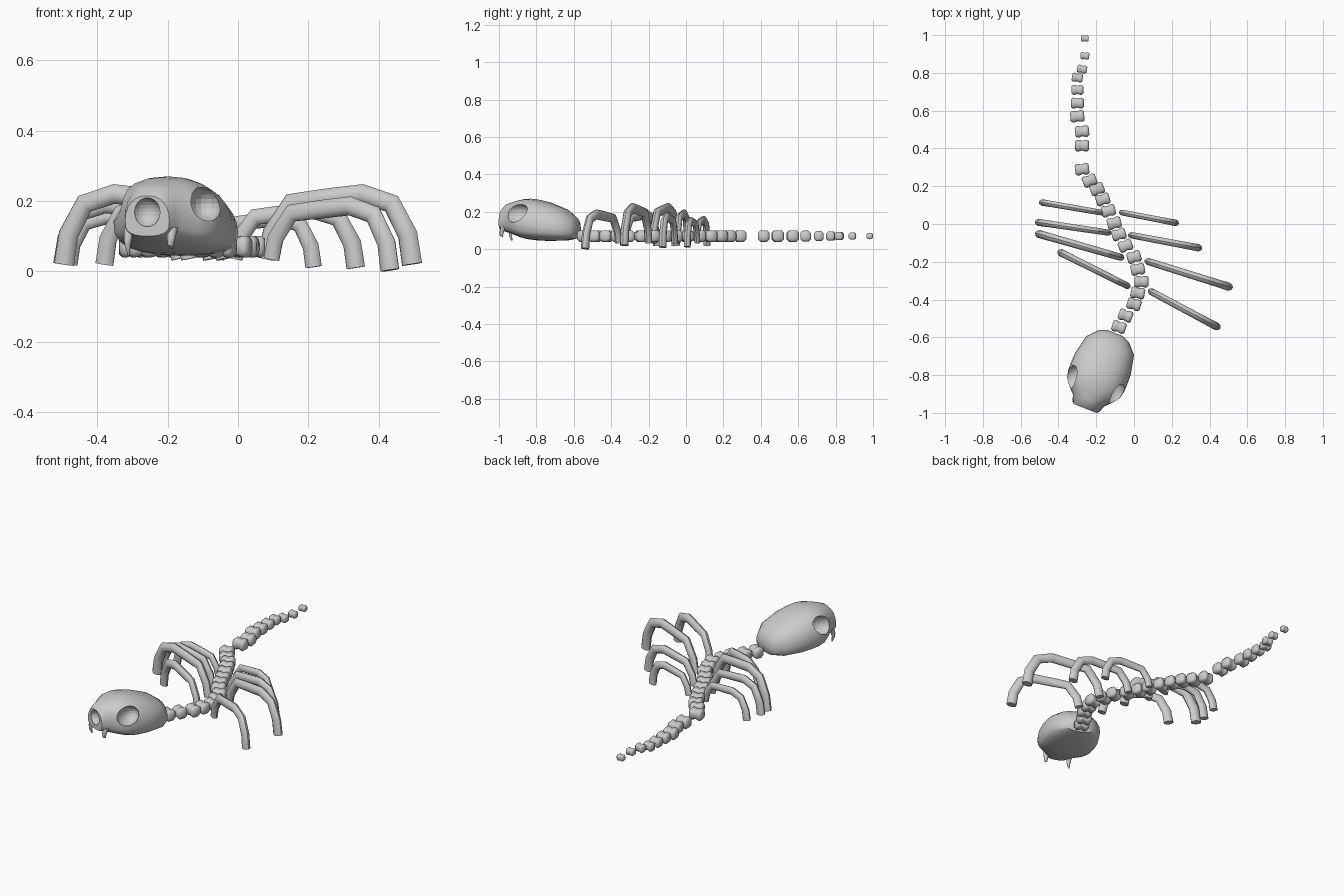
import bpy, bmesh, math
from mathutils import Vector, Matrix

if "Cube" in bpy.data.objects:
    bpy.data.objects.remove(bpy.data.objects["Cube"])


def loft(name, rings, angle=35):
    """Capped skin through rings holding equal numbers of points."""
    bm = bmesh.new()
    vs = [[bm.verts.new(p) for p in r] for r in rings]
    n = len(vs[0])
    for a, b in zip(vs, vs[1:]):
        for i in range(n):
            j = (i + 1) % n
            bm.faces.new((a[i], a[j], b[j], b[i]))
    bm.faces.new(vs[0])
    bm.faces.new(vs[-1])
    bmesh.ops.recalc_face_normals(bm, faces=bm.faces)
    me = bpy.data.meshes.new(name)
    bm.to_mesh(me)
    bm.free()
    ob = bpy.data.objects.new(name, me)
    bpy.context.collection.objects.link(ob)
    smooth(ob, angle)
    return ob


def smooth(ob, angle):
    bpy.ops.object.select_all(action='DESELECT')
    ob.select_set(True)
    bpy.context.view_layer.objects.active = ob
    bpy.ops.object.shade_smooth_by_angle(angle=math.radians(angle))


# Spine: waisted vertebrae along the curve, shrinking toward the tail tip
spine = [(-.26, .982), (-.26, .89), (-.275, .82), (-.30, .775), (-.30, .71), (-.30, .64),
         (-.30, .57), (-.275, .49), (-.275, .415), (-.275, .29), (-.235, .23), (-.195, .185),
         (-.165, .13), (-.135, .07), (-.105, .005), (-.08, -.055), (-.045, -.115), (0, -.175),
         (.02, -.24), (.04, -.305), (.02, -.365), (0, -.425), (-.045, -.485), (-.08, -.545)]
for i, (x, y) in enumerate(spine):
    k = min(1, .55 + .075 * i)
    a, b = spine[max(i - 1, 0)], spine[min(i + 1, len(spine) - 1)]
    turn = .6 * math.atan2(b[0] - a[0], a[1] - b[1])
    rings = []
    for px, r in ((-.037, .022), (-.027, .031), (-.014, .030), (0, .025),
                  (.014, .030), (.027, .031), (.037, .022)):
        ring = []
        for q in range(12):
            c, s = math.cos(q * math.pi / 6), math.sin(q * math.pi / 6)
            m = r * k / (abs(c) ** 5 + abs(s) ** 5) ** .2
            ring.append((px * k, m * c, m * s))
        rings.append(ring)
    v = loft(f"vertebra_{i + 1}", rings, 50)
    v.location = (x, y, .07)
    v.rotation_euler.z = turn

# Ribs: arches rising from the spine and dropping to the ground
arch = [(0, 0), (.035, .40), (.17, .87), (.42, .94), (.66, 1), (.86, .86), (.97, .42), (1, 0)]


def rib(name, inner, outer, top, foot, w):
    d = Vector((outer[0] - inner[0], outer[1] - inner[1], 0))
    side = Vector((-d.y, d.x, 0)).normalized()
    pts = []
    for t, h in arch:
        base = .035 + (foot - .035) * t
        pts.append(Vector((*inner, base + (top - w - base) * h)) + d * t)
    rings = []
    for i, p in enumerate(pts):
        tan = (pts[min(i + 1, len(pts) - 1)] - pts[max(i - 1, 0)]).normalized()
        up = side.cross(tan)
        g = .85 + .15 * i / (len(pts) - 1)
        rings.append([p + up * (w * g * math.cos(q * math.pi / 5))
                      + side * (w * .75 * g * math.sin(q * math.pi / 5)) for q in range(10)])
    return loft(name, rings, 40)


ribs = {
    "rib_left_1": ((-.17, .06), (-.48, .113), .18, .02, .024),
    "rib_left_2": ((-.14, -.045), (-.50, .008), .215, .02, .026),
    "rib_left_3": ((-.075, -.175), (-.495, -.055), .25, .02, .030),
    "rib_left_4": ((-.04, -.325), (-.38, -.155), .215, .02, .028),
    "rib_right_1": ((-.06, .06), (.215, .007), .175, .012, .024),
    "rib_right_2": ((-.01, -.06), (.335, -.125), .20, .01, .027),
    "rib_right_3": ((.08, -.20), (.495, -.33), .25, .02, .030),
    "rib_right_4": ((.095, -.36), (.432, -.54), .215, .003, .029),
}
for name, spec in ribs.items():
    rib(name, *spec)

# Skull: lofted dome, built facing -y then turned to one side
place = Matrix.Translation((-.2, -.83, 0)) @ Matrix.Rotation(math.radians(-21.6), 4, 'Z')
stations = [(-.272, .045, .085, .13), (-.255, .085, .055, .17), (-.20, .136, .046, .213),
            (-.10, .158, .044, .252), (-.04, .160, .047, .266), (.0, .159, .052, .27),
            (.04, .150, .062, .267), (.075, .125, .074, .26), (.11, .090, .085, .25),
            (.135, .078, .092, .24), (.158, .068, .10, .215)]
rings = []
for f, hw, zb, zt in stations:
    zm = zb + .38 * (zt - zb)
    ring = []
    for q in range(24):
        c, s = math.cos(q * math.pi / 12), math.sin(q * math.pi / 12)
        e = .95 if s > 0 else .6
        z = zm + (zt - zm if s > 0 else zm - zb) * math.copysign(abs(s) ** e, s)
        ring.append((hw * math.copysign(abs(c) ** .85, c), -f, z))
    rings.append(ring)
skull = loft("skull", rings, 40)
skull.matrix_world = place


# Eye sockets and nasal opening cut into the skull
def socket(name, loc, size, rot=0):
    bpy.ops.mesh.primitive_uv_sphere_add(segments=20, ring_count=12)
    ob = bpy.context.object
    ob.name = name
    ob.matrix_world = (place @ Matrix.Translation(loc) @ Matrix.Rotation(rot, 4, 'Z')
                       @ Matrix.Diagonal((*size, 1)))
    ob.hide_render = True
    ob.hide_set(True)
    m = skull.modifiers.new(name, 'BOOLEAN')
    m.operation = 'DIFFERENCE'
    m.solver = 'EXACT'
    m.object = ob


for s in (-1, 1):
    socket("eye_socket_cutter", (s * .128, -.03, .192), (.05, .076, .052), s * .35)
socket("nose_cutter", (0, -.165, .168), (.04, .04, .042))

# Brow ridges above the sockets, snout flares and fangs
for s, side in ((-1, "left"), (1, "right")):
    tip = .045 if s < 0 else .065
    fang = []
    for f, z, r in ((.128, .125, .017), (.140, .095, .013), (.143, .073, .009), (.134, tip, .003)):
        fang.append([(s * .066 + r * math.cos(q * math.pi / 4),
                      -f + r * math.sin(q * math.pi / 4), z) for q in range(8)])
    loft(f"fang_{side}", fang, 50).matrix_world = place
